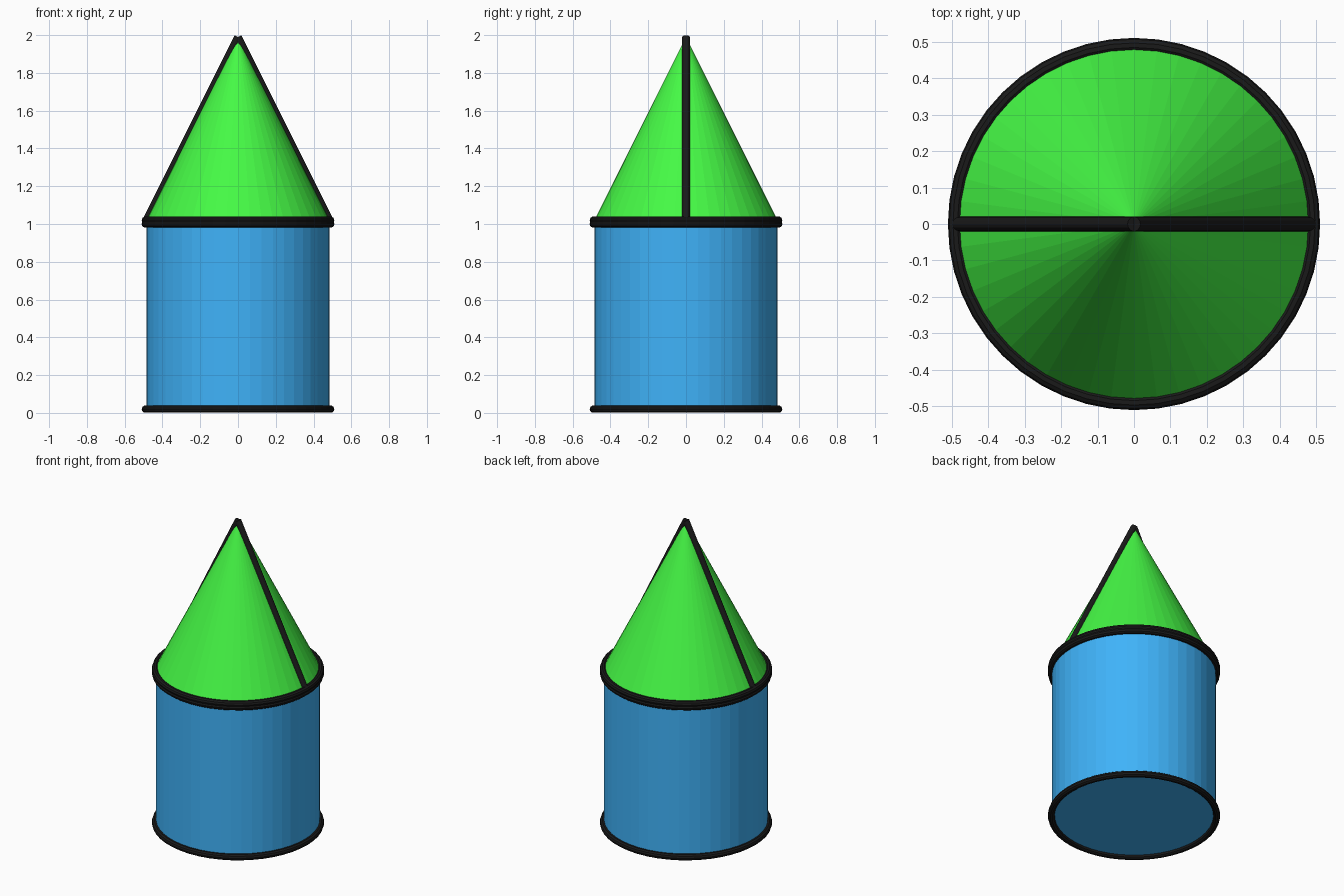
import bpy
from math import pi
from mathutils import Vector

if "Cube" in bpy.data.objects:
    bpy.data.objects.remove(bpy.data.objects["Cube"])

SIDES = 48
BODY_R = 0.485
RING_R = 0.49
LINE_R = 0.02


def material(name, color):
    m = bpy.data.materials.new(name)
    m.diffuse_color = color
    m.use_nodes = True
    m.node_tree.nodes["Principled BSDF"].inputs["Base Color"].default_value = m.diffuse_color
    return m


blue = material("blue", (0.05, 0.45, 0.95, 1))
green = material("green", (0.06, 0.95, 0.06, 1))
black = material("black", (0.01, 0.01, 0.01, 1))


def finish(name, mat):
    ob = bpy.context.object
    ob.name = name
    ob.data.materials.append(mat)
    return ob


def ring(name, z):
    bpy.ops.mesh.primitive_torus_add(major_segments=SIDES, minor_segments=10,
                                     major_radius=RING_R, minor_radius=LINE_R,
                                     location=(0, 0, z))
    finish(name, black)


def rod(name, a, b):
    a, b = Vector(a), Vector(b)
    d = b - a
    bpy.ops.mesh.primitive_cylinder_add(vertices=12, radius=LINE_R, depth=d.length,
                                        location=(a + b) / 2,
                                        rotation=d.to_track_quat('Z', 'Y').to_euler())
    finish(name, black)


# Cylinder body
bpy.ops.mesh.primitive_cylinder_add(vertices=SIDES, radius=BODY_R, depth=0.98,
                                    location=(0, 0, 0.51))
finish("body", blue)

# Cone on top
bpy.ops.mesh.primitive_cone_add(vertices=SIDES, radius1=BODY_R, radius2=0, depth=0.97,
                                location=(0, 0, 1.02 + 0.485))
finish("cone", green)

# Outline rings
ring("bottom_ring", 0.02)
ring("body_top_ring", 1.0)
ring("cone_base_ring", 1.02)

# Outline rods down both sides of the cone
for side, s in (("left", -1), ("right", 1)):
    rod("cone_edge_" + side, (s * BODY_R, 0, 1.02), (0, 0, 1.99))
